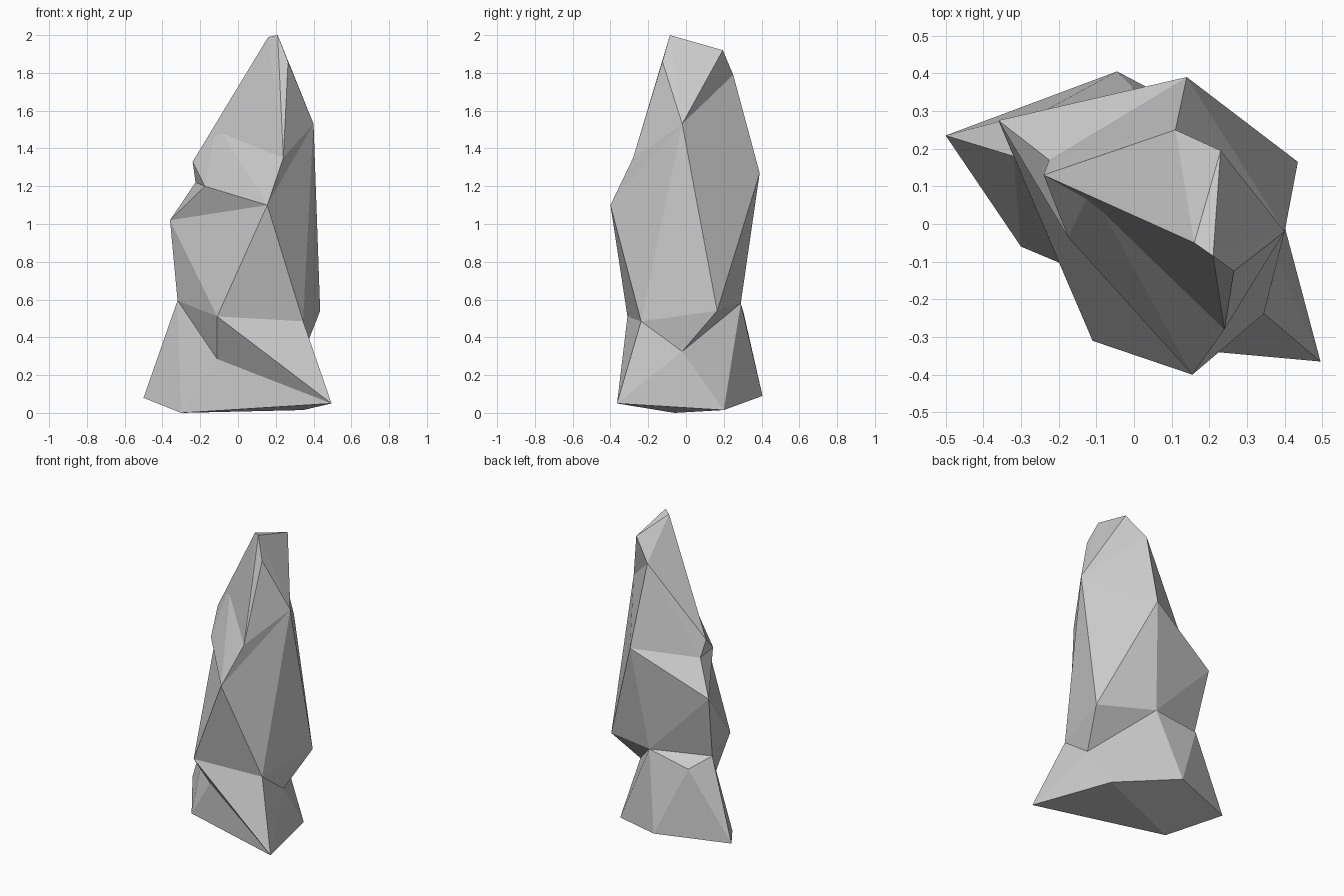
import bpy, bmesh

if "Cube" in bpy.data.objects:
    bpy.data.objects.remove(bpy.data.objects["Cube"])

# Corner points of the rock, named by where they sit
P = dict(
    # foot
    foot_l=(-.50, .235, .08), foot_f=(-.30, -.06, 0), foot_r=(.495, -.365, .05),
    foot_br=(.345, .20, .015), foot_b=(-.045, .405, .09),
    # waist
    notch_f=(-.11, -.14, .285), notch_r=(.35, -.02, .325), shelf=(-.23, .305, .53),
    waist_l=(-.32, .18, .595), waist_f=(-.11, -.31, .51), waist_r=(.345, -.238, .485),
    waist_br=(.435, .165, .54), waist_b=(.067, .29, .58),
    # shoulders
    belly=(.155, -.40, 1.10), hip=(-.36, .275, 1.02), back=(.14, .39, 1.27),
    left_f=(-.175, -.035, 1.20), left_b=(-.225, .17, 1.22), left_up=(-.24, .13, 1.33),
    front_up=(.24, -.28, 1.35), right_up=(.40, -.02, 1.53), left_top=(-.115, .09, 1.53),
    # crown
    back_up=(.11, .25, 1.79), brow=(.265, -.125, 1.86), peak_b=(.23, .195, 1.92),
    peak=(.21, -.085, 2.0), peak_l=(.16, -.05, 1.99),
)


def chunk(name, corners):
    """One convex chunk of rock around the named corners."""
    bm = bmesh.new()
    for c in corners.split():
        bm.verts.new(P[c])
    hull = bmesh.ops.convex_hull(bm, input=bm.verts)
    loose = {v for v in hull["geom_interior"] + hull["geom_unused"]
             if isinstance(v, bmesh.types.BMVert)}
    bmesh.ops.delete(bm, geom=list(loose), context='VERTS')
    bmesh.ops.recalc_face_normals(bm, faces=bm.faces)
    me = bpy.data.meshes.new(name)
    bm.to_mesh(me)
    bm.free()
    ob = bpy.data.objects.new(name, me)
    bpy.context.collection.objects.link(ob)
    return ob


# Trunk between waist and shoulders
rock = chunk("rock", "waist_l waist_f waist_r waist_br waist_b notch_r "
                     "belly hip back right_up")
pieces = [
    # Spreading foot
    chunk("foot", "foot_l foot_f foot_r foot_br foot_b notch_f notch_r "
                  "shelf waist_l waist_b"),
    # Overhanging spur down to the front right corner
    chunk("spur", "waist_l waist_f waist_r notch_f notch_r foot_r"),
    # Step on the left side
    chunk("step", "hip belly back right_up left_f left_b"),
    # Shoulders
    chunk("shoulder", "belly back left_f left_b left_up front_up right_up "
                      "left_top back_up"),
    # Pointed crown
    chunk("crown", "left_up left_top front_up right_up back_up brow "
                   "peak_b peak peak_l"),
]

# Fuse the chunks into one solid
bpy.context.view_layer.objects.active = rock
for piece in pieces:
    mod = rock.modifiers.new("fuse", 'BOOLEAN')
    mod.operation = 'UNION'
    mod.solver = 'EXACT'
    mod.object = piece
    bpy.ops.object.modifier_apply(modifier=mod.name)
    bpy.data.objects.remove(piece)
